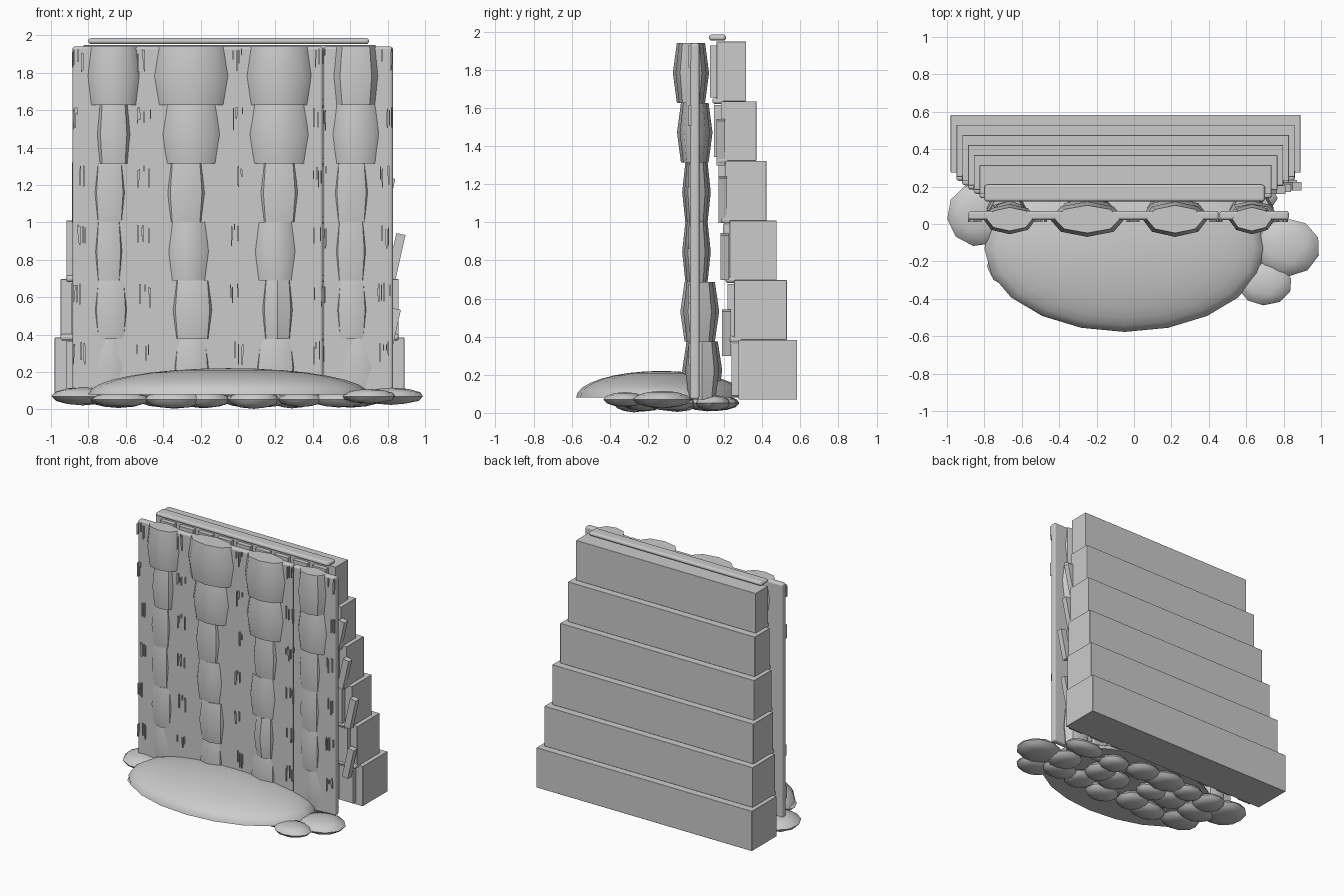
import bpy, bmesh, math, random
from mathutils import Matrix, Vector

cube = bpy.data.objects.get("Cube")
if cube:
    bpy.data.objects.remove(cube, do_unlink=True)
random.seed(4)

stone = bpy.data.materials.new("light grey")
stone.use_nodes = True
grey = (0.6, 0.6, 0.6, 1)
stone.diffuse_color = grey
stone.node_tree.nodes["Principled BSDF"].inputs["Base Color"].default_value = grey


def finish(name, bm, smooth=None):
    bmesh.ops.recalc_face_normals(bm, faces=bm.faces)
    mesh = bpy.data.meshes.new(name)
    bm.to_mesh(mesh)
    bm.free()
    mesh.materials.append(stone)
    obj = bpy.data.objects.new(name, mesh)
    bpy.context.collection.objects.link(obj)
    if smooth:
        bpy.ops.object.select_all(action='DESELECT')
        obj.select_set(True)
        bpy.context.view_layer.objects.active = obj
        bpy.ops.object.shade_smooth_by_angle(angle=math.radians(smooth))
    return obj


def add_box(bm, low, high, tilt=0):
    low, high = Vector(low), Vector(high)
    m = (Matrix.Translation((low + high) / 2) @ Matrix.Rotation(tilt, 4, 'Y')
         @ Matrix.Diagonal((*(high - low), 1)))
    bmesh.ops.create_cube(bm, size=1, matrix=m)


def box(name, low, high, bevel=0.0, tilt=0):
    bm = bmesh.new()
    add_box(bm, low, high, tilt)
    obj = finish(name, bm)
    if bevel:
        mod = obj.modifiers.new("round edges", 'BEVEL')
        mod.width, mod.segments = bevel, 3
    return obj


def add_bulge(bm, x, y, rx, ry, z0, z1):
    # Eight-sided barrel, widest at mid height
    rings = []
    for z, sx, sy in ((z0, .87, .78), ((z0 + z1) / 2, 1, 1), (z1, .87, .78)):
        rings.append([bm.verts.new((x + rx * sx * math.cos(a), y + ry * sy * math.sin(a), z))
                      for a in (i * math.tau / 8 for i in range(8))])
    for a, b in zip(rings, rings[1:]):
        for i in range(8):
            j = (i + 1) % 8
            bm.faces.new((a[i], a[j], b[j], b[i]))
    bm.faces.new(rings[0])
    bm.faces.new(rings[-1])


base, rise = 0.07, 0.313

# Stepped cliff with a rounded lip on each ledge
for i in range(6):
    z = base + i * rise
    left, right = -.98 + .031 * i, .89 - .031 * i
    front, back = .275 - .023 * i, .583 - .0535 * i
    box(f"cliff_step_{i + 1}", (left, front, z), (right, back, z + rise), .003)
    top = z + rise
    if i < 5:
        box(f"ledge_lip_{i + 1}", (left + .03, front - .045, top - .015),
            (right - .03, front + .02, top + .02), .015)
    # Thin sheets of water in front of each step
    bm = bmesh.new()
    for k in range(9):
        x = left + .12 + k * (right - left - .24) / 8
        add_box(bm, (x - .06, front - .035, z + .02), (x + .06, front + .01, top - .02))
    finish(f"back_water_{i + 1}", bm)
box("crest_lip", (-.80, .12, 1.953), (.70, .21, 1.985), .015)

# Tilted slabs beside the steps
for i, (x, z) in enumerate(((.82, .42), (.845, .82), (.79, 1.12), (.76, 1.42))):
    box(f"side_slab_{i + 1}", (x - .025, .19 - .01 * i, z - .12),
        (x + .025, .235 - .01 * i, z + .12), tilt=.22)

# Two flat sheets of falling water
box("water_sheet_wide", (-.885, .022, base), (.453, .07, 1.94), .014)
box("water_sheet_narrow", (.458, .022, base), (.828, .07, 1.94), .014)

# Bulging columns of water, one barrel per step
columns = (
    (-.665, (.14, .10, .10, .09, .11, .10)),
    (-.25, (.20, .17, .12, .13, .13, .12)),
    (.22, (.175, .175, .12, .13, .10, .13)),
    (.63, (.12, .14, .11, .10, .10, .11)),
)
rows = ((.026, .095), (.046, .093), (.055, .075), (.055, .075), (.072, .102), (.085, .105))
for c, (x, widths) in enumerate(columns):
    bm = bmesh.new()
    for r, (y, depth) in enumerate(rows):
        top = 1.94 - r * rise
        shift = 0 if r < 2 else random.uniform(-.03, .01)
        d = depth * (.85 if c in (0, 3) else 1)
        add_bulge(bm, x + shift, y, widths[r], d, max(top - rise, base), top)
    finish(f"water_column_{c + 1}", bm, 40)

# Short drips hanging at the row joints
bm = bmesh.new()
for r in range(6):
    for x0 in (-.85, -.5, 0, .44, .79):
        for k in range(5):
            x = x0 + random.uniform(-.045, .03)
            top = 1.93 - r * rise - random.uniform(0, .03)
            add_box(bm, (x, .012, top - random.uniform(.03, .11)), (x + .006, .03, top))
finish("drips", bm)

# Splash mound: flattened upper half of a ball
bm = bmesh.new()
bmesh.ops.create_uvsphere(bm, u_segments=20, v_segments=16, radius=1)
bmesh.ops.bisect_plane(bm, geom=bm.verts[:] + bm.edges[:] + bm.faces[:], dist=1e-4,
                       plane_co=(0, 0, 0), plane_no=(0, 0, -1), clear_outer=True)
bmesh.ops.holes_fill(bm, edges=[e for e in bm.edges if e.is_boundary])
bmesh.ops.transform(bm, matrix=Matrix.Translation((-.05, -.13, .08))
                    @ Matrix.Diagonal((.75, .447, .14, 1)), verts=bm.verts)
finish("splash_mound", bm, 40)

# Foam clumps: three exposed ones, the rest under the mound
clumps = [(-.83, .05, .17, .17), (.82, -.125, .175, .155), (.70, -.32, .145, .115)]
for gx in range(6):
    for gy in range(3):
        clumps.append((-.62 + gx * .235 + random.uniform(-.05, .05),
                       -.25 + gy * .19 + random.uniform(-.03, .03),
                       random.uniform(.12, .17), random.uniform(.09, .13)))
bm = bmesh.new()
for i, (x, y, rx, ry) in enumerate(clumps):
    height = random.uniform(.038, .05)
    m = (Matrix.Translation((x, y, .07 if i < 3 else .052))
         @ Matrix.Diagonal((rx, ry, height, 1))
         @ Matrix.Rotation(random.uniform(0, 6), 4, 'Z'))
    bmesh.ops.create_icosphere(bm, subdivisions=2, radius=1, matrix=m)
finish("foam_clumps", bm, 35)
